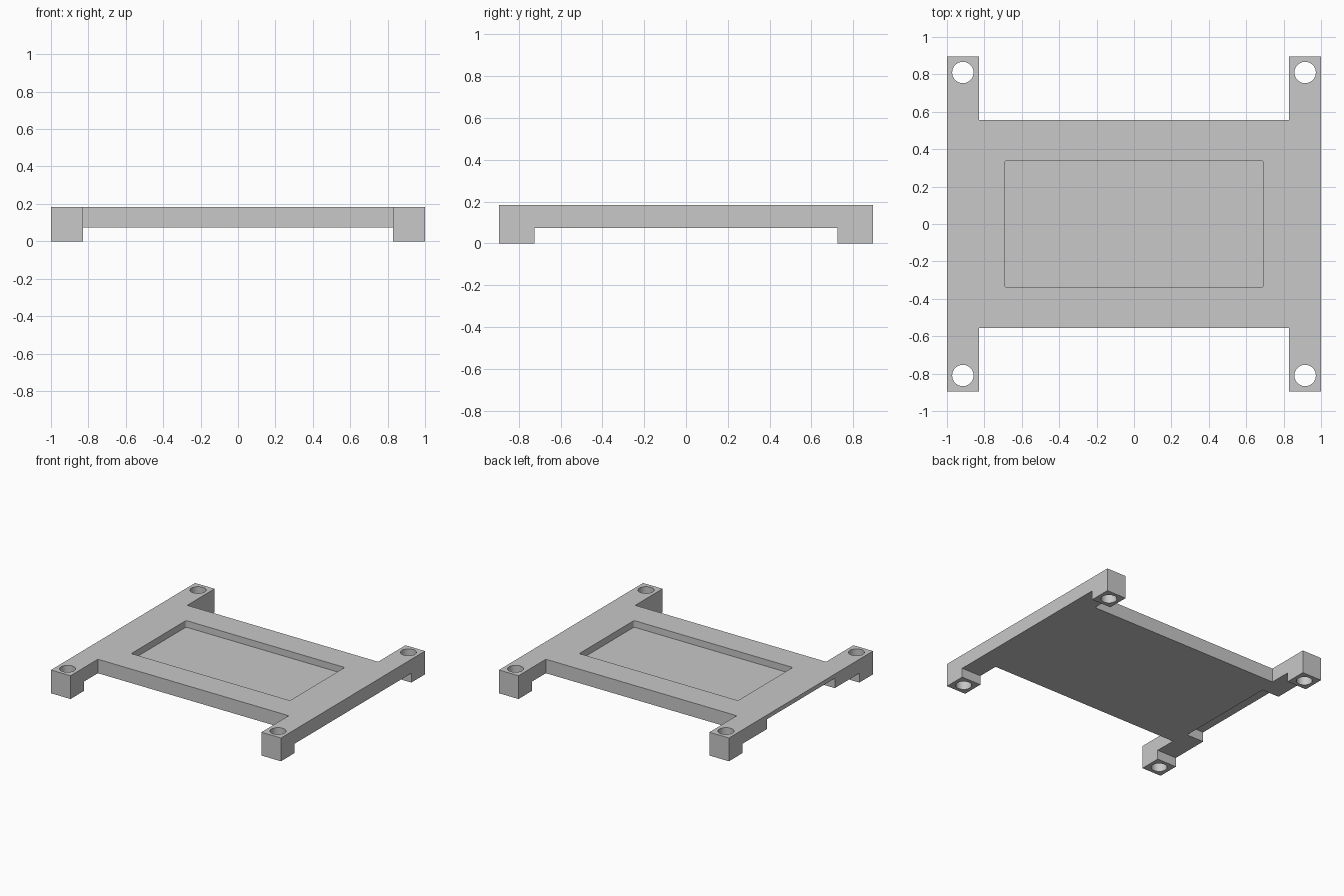
import bpy
import bmesh

if "Cube" in bpy.data.objects:
    bpy.data.objects.remove(bpy.data.objects["Cube"], do_unlink=True)

HALF_X, HALF_Y, TOP = 1.0, 0.895, 0.183
RAIL_X, PLATE_Y = 0.83, 0.555
UNDERSIDE = 0.073
POCKET_DEPTH = 0.052

grey = bpy.data.materials.new("plain grey")
grey.use_nodes = True
colour = (0.58, 0.58, 0.58, 1)
grey.diffuse_color = colour
grey.node_tree.nodes["Principled BSDF"].inputs["Base Color"].default_value = colour


def make_object(name, bm):
    bmesh.ops.recalc_face_normals(bm, faces=bm.faces)
    mesh = bpy.data.meshes.new(name)
    bm.to_mesh(mesh)
    bm.free()
    mesh.materials.append(grey)
    obj = bpy.data.objects.new(name, mesh)
    bpy.context.collection.objects.link(obj)
    return obj


def prism(name, outline, z0, z1):
    bm = bmesh.new()
    face = bm.faces.new([bm.verts.new((x, y, z0)) for x, y in outline])
    top = bmesh.ops.extrude_face_region(bm, geom=[face])["geom"]
    verts = [v for v in top if isinstance(v, bmesh.types.BMVert)]
    bmesh.ops.translate(bm, verts=verts, vec=(0, 0, z1 - z0))
    return make_object(name, bm)


def box(name, x0, x1, y0, y1, z0, z1):
    return prism(name, [(x0, y0), (x1, y0), (x1, y1), (x0, y1)], z0, z1)


def cut(target, cutter):
    cutter.hide_render = True
    mod = target.modifiers.new(cutter.name, "BOOLEAN")
    mod.operation = "DIFFERENCE"
    mod.solver = "EXACT"
    mod.object = cutter
    bpy.context.view_layer.objects.active = target
    bpy.ops.object.modifier_apply(modifier=mod.name)
    bpy.data.objects.remove(cutter, do_unlink=True)


# H-shaped frame: a plate between two side rails
quarter = [(HALF_X, HALF_Y), (RAIL_X, HALF_Y), (RAIL_X, PLATE_Y)]
outline = []
for sx, sy, step in ((1, 1, 1), (-1, 1, -1), (-1, -1, 1), (1, -1, -1)):
    outline += [(sx * x, sy * y) for x, y in quarter[::step]]
frame = prism("mounting_frame", outline, 0, TOP)

# Raised underside, leaving a foot at each corner
cut(frame, box("underside_cut", -1.2, 1.2, -0.725, 0.725, -0.2, UNDERSIDE))

# Shallow pocket with slightly rounded corners
pocket = box("pocket_cut", -0.69, 0.69, -0.34, 0.34, TOP - POCKET_DEPTH, TOP + 0.2)
bm = bmesh.new()
bm.from_mesh(pocket.data)
corners = [e for e in bm.edges if abs(e.verts[0].co.z - e.verts[1].co.z) > 0.1]
bmesh.ops.bevel(bm, geom=corners, offset=0.01, segments=3, profile=0.5, affect="EDGES")
bm.to_mesh(pocket.data)
bm.free()
cut(frame, pocket)

# Slot under one side rail
cut(frame, box("slot_cut", -1.2, -0.85, -0.42, 0.42, -0.1, 0.15))

# Screw holes through the feet
for sx in (-1, 1):
    for sy in (-1, 1):
        bm = bmesh.new()
        bmesh.ops.create_cone(bm, cap_ends=True, segments=48, radius1=0.057,
                              radius2=0.057, depth=1)
        bmesh.ops.translate(bm, verts=bm.verts, vec=(sx * 0.915, sy * 0.81, 0))
        cut(frame, make_object("hole_cut", bm))

# Smooth hole walls, sharp edges elsewhere
bpy.ops.object.select_all(action="DESELECT")
frame.select_set(True)
bpy.context.view_layer.objects.active = frame
bpy.ops.object.shade_smooth_by_angle(angle=0.6)
